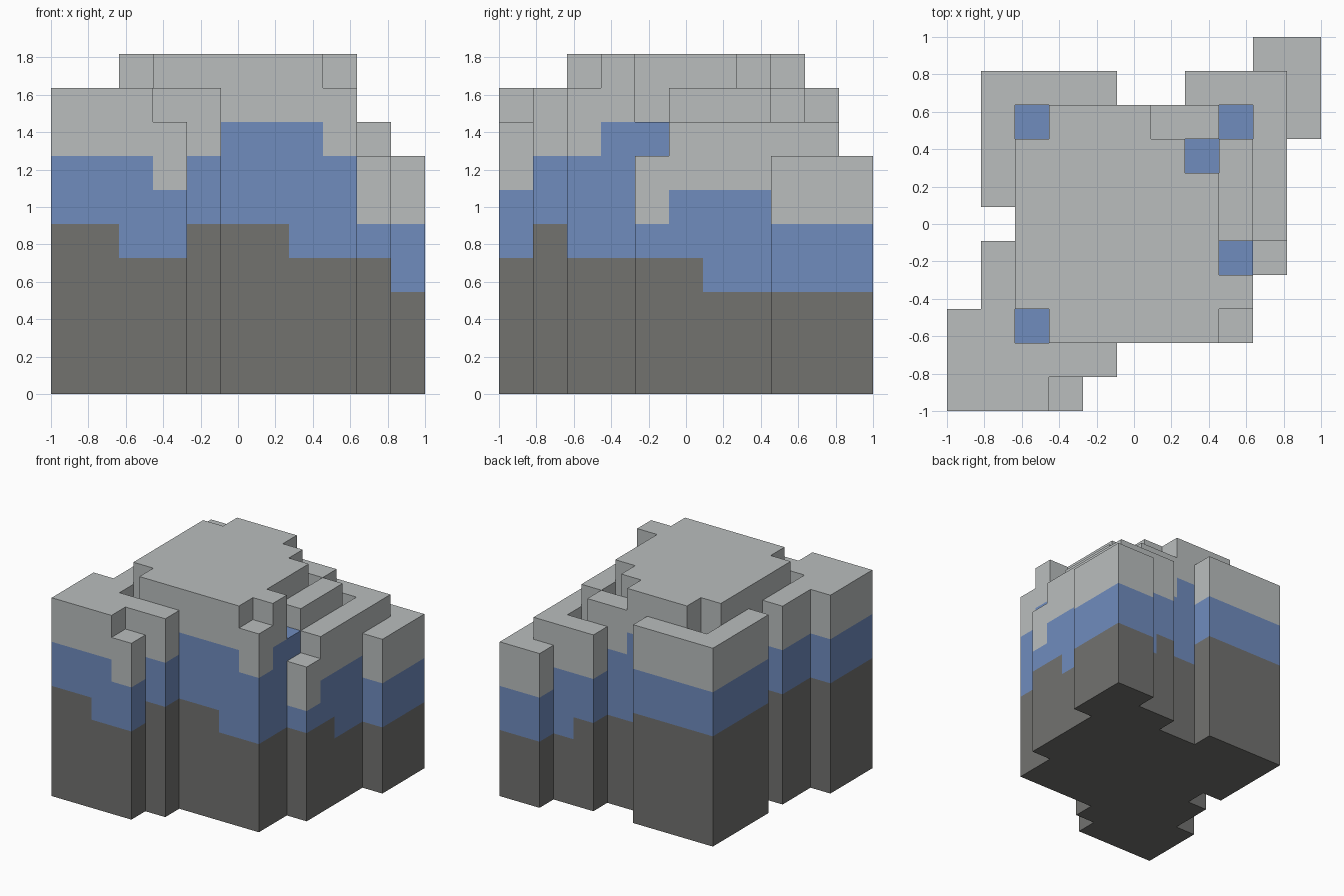
import bpy
import bmesh
import math

cube = bpy.data.objects.get("Cube")
if cube:
    bpy.data.objects.remove(cube, do_unlink=True)

GRID = 11
UNIT = 2 / GRID
columns = {}


def fill(xs, ys, rock, clay, top):
    """Set the layer heights of a rectangle of columns (inclusive cells)."""
    for x in range(xs[0], xs[-1] + 1):
        for y in range(ys[0], ys[-1] + 1):
            columns[x, y] = (rock, clay, top)


# central plateau with its lowered right side and back edge
fill((2, 7), (2, 8), 5, 8, 10)
fill((7,), (2,), 4, 8, 10)
fill((8,), (3,), 4, 8, 10)
fill((8,), (5, 7), 4, 7, 9)
fill((8,), (2,), 4, 7, 9)
fill((5,), (8,), 4, 8, 10)
fill((6, 7), (8,), 4, 7, 9)

# pits that open down to the middle layer
fill((8,), (4,), 4, 8, 8)
fill((7,), (7,), 5, 8, 8)
for x, y in ((2, 2), (2, 8), (8, 8)):
    fill((x,), (y,), 4, 7, 7)

# front corner terrace
fill((0, 1), (0, 2), 5, 7, 9)
fill((1,), (3, 4), 5, 7, 9)
fill((2, 4), (1,), 5, 7, 9)
fill((2,), (0,), 4, 7, 9)
fill((3,), (0,), 4, 6, 8)

# L-shaped back terrace
fill((1,), (6, 9), 5, 7, 9)
fill((2, 4), (9,), 5, 7, 9)

# stepped side strip and low back corner
fill((9,), (4,), 4, 5, 7)
fill((9,), (5,), 4, 6, 8)
fill((8, 9), (9,), 3, 6, 8)
fill((9,), (6, 8), 3, 6, 8)
fill((7,), (9,), 4, 6, 8)
fill((10,), (8, 10), 3, 5, 7)
fill((9,), (10,), 3, 5, 7)


def make_material(name, color):
    mat = bpy.data.materials.new(name)
    mat.use_nodes = True
    mat.diffuse_color = (*color, 1)
    bsdf = mat.node_tree.nodes["Principled BSDF"]
    bsdf.inputs["Base Color"].default_value = (*color, 1)
    bsdf.inputs["Roughness"].default_value = 0.9
    return mat


def height(x, y):
    return columns.get((x, y), (0, 0, 0))[-1]


def build_layer(name, layer, mat):
    """Make the exposed skin of one layer across all columns."""
    bm = bmesh.new()

    def quad(points):
        bm.faces.new([bm.verts.new(((px - GRID / 2) * UNIT,
                                    (py - GRID / 2) * UNIT,
                                    pz * UNIT)) for px, py, pz in points])

    for (x, y), levels in columns.items():
        low = levels[layer - 1] if layer else 0
        high = levels[layer]
        if high <= low:
            continue
        ring = [(x, y), (x + 1, y), (x + 1, y + 1), (x, y + 1)]
        if high == levels[-1]:
            quad([(*p, high) for p in ring])
        if low == 0:
            quad([(*p, 0) for p in reversed(ring)])
        # walls, one cell tall, where the neighbour is lower
        for side, (dx, dy) in enumerate(((0, -1), (1, 0), (0, 1), (-1, 0))):
            a, b = ring[side], ring[(side + 1) % 4]
            for z in range(max(low, height(x + dx, y + dy)), high):
                quad([(*a, z), (*b, z), (*b, z + 1), (*a, z + 1)])

    # weld the cells and merge flat areas
    bmesh.ops.remove_doubles(bm, verts=bm.verts, dist=UNIT / 100)
    bmesh.ops.dissolve_limit(bm, angle_limit=math.radians(1),
                             verts=bm.verts, edges=bm.edges)
    mesh = bpy.data.meshes.new(name)
    bm.to_mesh(mesh)
    bm.free()
    mesh.materials.append(mat)
    obj = bpy.data.objects.new(name, mesh)
    bpy.context.collection.objects.link(obj)


# three stacked layers
build_layer("rock_base", 0, make_material("dark grey", (0.168, 0.168, 0.159)))
build_layer("middle_layer", 1, make_material("blue", (0.162, 0.262, 0.515)))
build_layer("top_layer", 2, make_material("light grey", (0.491, 0.515, 0.515)))
